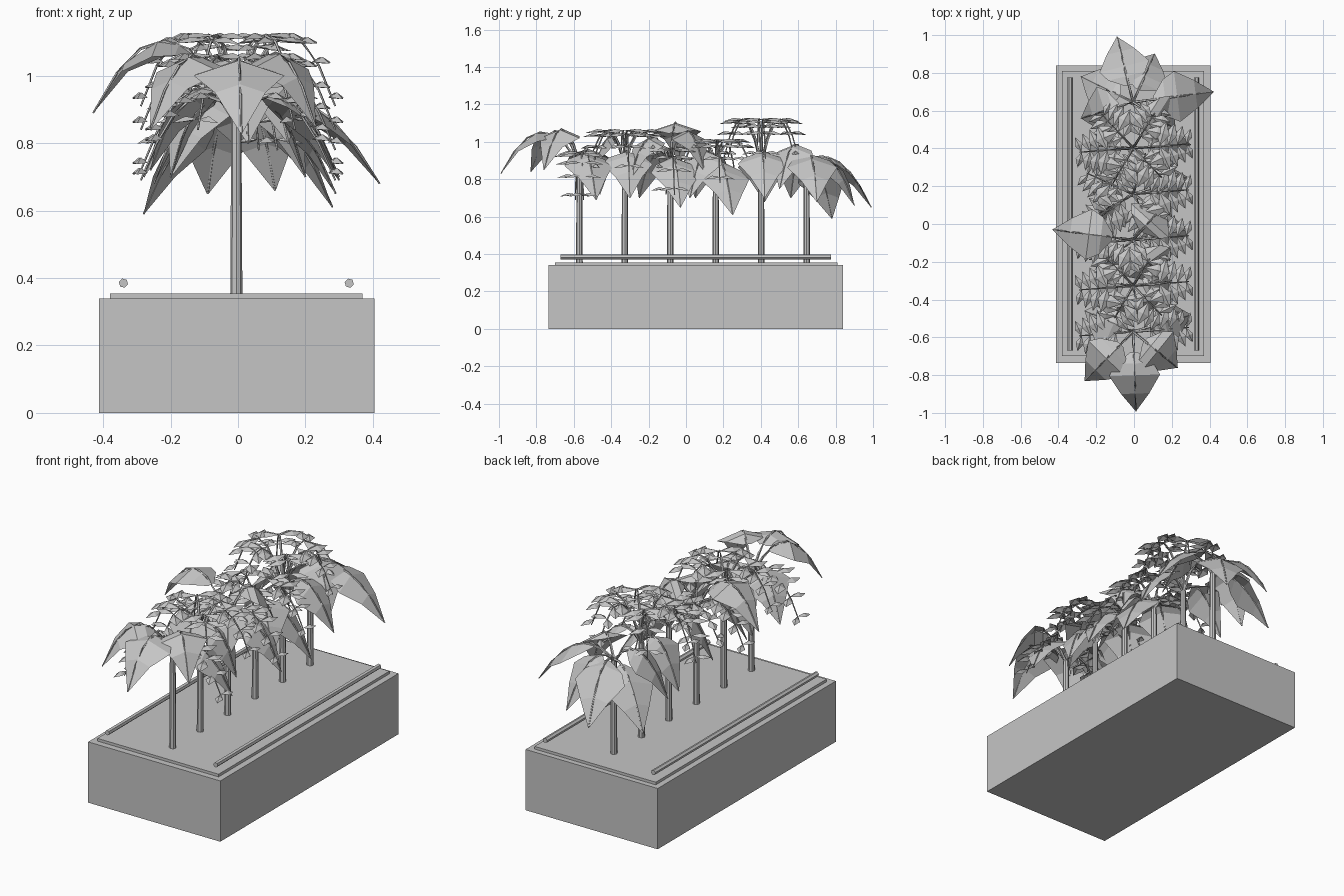
import bpy
import bmesh
import math
from mathutils import Vector

cube = bpy.data.objects.get("Cube")
if cube:
    bpy.data.objects.remove(cube, do_unlink=True)

grey = bpy.data.materials.new("plain grey")
grey.use_nodes = True
grey.diffuse_color = (0.56, 0.56, 0.56, 1)
grey.node_tree.nodes["Principled BSDF"].inputs["Base Color"].default_value = grey.diffuse_color

UP = Vector((0, 0, 1))
MID_X = -0.005
SOIL_TOP = 0.355


def finish(name, bm):
    mesh = bpy.data.meshes.new(name)
    bm.to_mesh(mesh)
    bm.free()
    mesh.materials.append(grey)
    obj = bpy.data.objects.new(name, mesh)
    bpy.context.collection.objects.link(obj)


def box(name, low, high):
    bm = bmesh.new()
    bmesh.ops.create_cube(bm, size=1)
    low, high = Vector(low), Vector(high)
    for v in bm.verts:
        v.co = (low + high) / 2 + v.co * (high - low)
    finish(name, bm)


def tube(bm, points, start_radius, end_radius, sides):
    """Sweep a tapering polygon along a path and close both ends."""
    rings = []
    last = len(points) - 1
    for i, p in enumerate(points):
        way = (points[min(i + 1, last)] - points[max(i - 1, 0)]).normalized()
        a = way.orthogonal().normalized()
        b = way.cross(a)
        radius = start_radius + (end_radius - start_radius) * i / last
        turns = [math.tau * k / sides for k in range(sides)]
        rings.append([bm.verts.new(p + radius * (a * math.cos(t) + b * math.sin(t))) for t in turns])
    for r, s in zip(rings, rings[1:]):
        for k in range(sides):
            n = (k + 1) % sides
            bm.faces.new((r[k], r[n], s[n], s[k]))
    bm.faces.new(rings[0][::-1])
    bm.faces.new(rings[-1])


def start_leaf(start, tip):
    """Make the arched midrib; return the mesh, its curve and its sideways direction."""
    mid = (start + tip) / 2
    peak = 0.32 + 0.88 * tip.z
    mid.z = 2 * peak - mid.z

    def at(t):
        return start * (1 - t) ** 2 + mid * 2 * t * (1 - t) + tip * t * t

    bm = bmesh.new()
    tube(bm, [at(i / 6) for i in range(7)], 0.008, 0.003, 5)
    return bm, at, (tip - start).cross(UP).normalized()


def broad_leaf(name, start, tip):
    bm, at, side = start_leaf(start, tip)
    # blade: station along the curve and half width, with drooping edges
    rows = []
    for t, w in ((0.26, 0.02), (0.4, 0.1), (0.55, 0.135), (0.78, 0.075), (1, 0.002)):
        rows.append([bm.verts.new(at(t) + (side * s - UP * abs(s) / 3) * w) for s in (-1, 0, 1)])
    for r, s in zip(rows, rows[1:]):
        for k in (0, 1):
            bm.faces.new((r[k], r[k + 1], s[k + 1], s[k]))
    finish(name, bm)


def feather_leaf(name, start, tip):
    bm, at, side = start_leaf(start, tip)
    out = UP.cross(side)
    # paired leaflets, each folded along its middle
    pairs = 5
    for i in range(pairs):
        t = 0.32 + 0.64 * i / (pairs - 1)
        size = 0.14 - 0.12 * abs(t - 0.5)
        for s in (-1, 1):
            way = (side * s + out * 0.35).normalized()
            across = way.cross(UP)
            base = at(t)
            root = bm.verts.new(base)
            ridge = bm.verts.new(base + way * size / 2 + UP * 0.008)
            end = bm.verts.new(base + way * size - UP * 0.012)
            for q in (-1, 1):
                edge = bm.verts.new(base + way * size / 2 + across * q * size / 4 - UP * 0.008)
                bm.faces.new((root, ridge, edge))
                bm.faces.new((ridge, end, edge))
    finish(name, bm)


# planter and soil
box("planter_box", (-0.413, -0.735, 0), (0.405, 0.84, 0.34))
box("soil_bed", (-0.38, -0.7, 0.34), (0.37, 0.81, SOIL_TOP))

# side rails
for name, x in (("right_rail", -0.34), ("left_rail", 0.33)):
    bm = bmesh.new()
    tube(bm, [Vector((x, y, 0.385)) for y in (-0.67, 0.775)], 0.014, 0.014, 6)
    finish(name, bm)

# each plant: feather leaf count, their tip height, then broad leaf tips
plants = [
    (2, 0.69, [(0.01, -0.99, 0.83), (-0.26, -0.83, 0.84), (0.23, -0.76, 0.85),
               (0.3, -0.48, 0.69), (-0.26, -0.46, 0.72)]),
    (6, 0.84, [(0.03, -0.5, 0.8), (0.2, -0.3, 0.7), (-0.2, -0.3, 0.7)]),
    (2, 0.72, [(-0.43, -0.03, 0.89), (0.29, -0.03, 0.65), (0.16, 0.1, 0.84),
               (0.15, -0.3, 0.8), (-0.2, -0.25, 0.7)]),
    (5, 0.78, [(0.28, 0.25, 0.61), (-0.2, 0.05, 0.7), (0.2, 0.02, 0.7)]),
    (6, 0.91, [(0.3, 0.42, 0.7), (-0.25, 0.42, 0.68)]),
    (0, 0, [(-0.09, 0.99, 0.65), (0.42, 0.7, 0.68), (-0.28, 0.78, 0.59),
            (0.11, 0.9, 0.66), (-0.28, 0.56, 0.7), (0.22, 0.5, 0.75)]),
]
for n, (feathers, tip_height, broad_tips) in enumerate(plants):
    y = -0.57 + 0.243 * n
    crown = Vector((MID_X, y, 0.88))
    bm = bmesh.new()
    tube(bm, [Vector((MID_X, y, SOIL_TOP)), crown], 0.018, 0.015, 8)
    finish(f"trunk_{n}", bm)
    for i, tip in enumerate(broad_tips):
        broad_leaf(f"broad_leaf_{n}_{i}", crown, Vector(tip))
    # feather leaves fan evenly around the crown
    for i in range(feathers):
        turn = 0.1 + math.tau * i / feathers
        tip = Vector((0.29 * math.cos(turn), y + 0.22 * math.sin(turn), tip_height))
        feather_leaf(f"feather_leaf_{n}_{i}", crown, tip)
